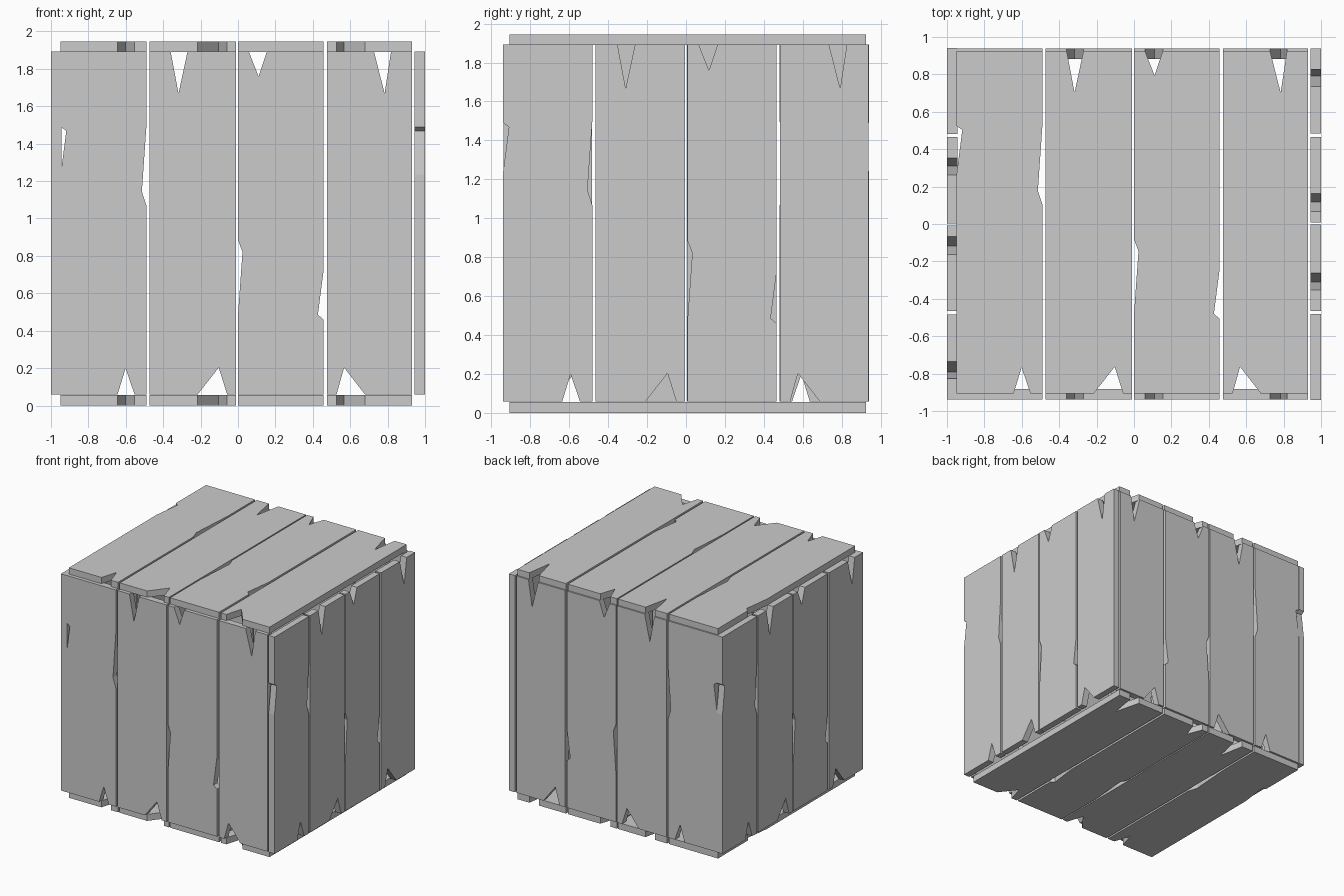
import bpy, bmesh
from mathutils import Vector

if "Cube" in bpy.data.objects:
    bpy.data.objects.remove(bpy.data.objects["Cube"])

THICK = 0.055
LENGTH = 1.833

# Plank outlines in panel space (u across, v along), counter-clockwise,
# each with its splintered notches
L = LENGTH
PLANKS = [
    [(-.94, 0), (-.636, 0), (-.593, .14), (-.545, 0), (-.48, 0),
     (-.48, 1.005), (-.506, 1.085), (-.48, 1.46), (-.48, L),
     (-.94, L), (-.94, 1.43), (-.91, 1.41), (-.94, 1.177)],
    [(-.464, 0), (-.208, 0), (-.095, .144), (-.05, 0), (-.004, 0), (-.004, L),
     (-.262, L), (-.31, 1.609), (-.352, L), (-.464, L)],
    [(.007, 0), (.466, 0), (.466, .4), (.435, .427), (.466, .667), (.466, L),
     (.162, L), (.118, 1.7), (.066, L), (.007, L),
     (.007, .828), (.032, .762), (.007, .41)],
    [(.484, 0), (.535, 0), (.575, .144), (.687, 0), (.938, 0), (.938, L),
     (.826, L), (.792, 1.609), (.735, L), (.484, L)],
]


def make_plank(name, outline, origin, u_axis, v_axis):
    """Place a plank outline on the panel plane and extrude it to a slab."""
    o, u, v = Vector(origin), Vector(u_axis), Vector(v_axis)
    w = u.cross(v)
    bm = bmesh.new()
    face = bm.faces.new([bm.verts.new(o + u * a + v * b) for a, b in outline])
    ext = bmesh.ops.extrude_face_region(bm, geom=[face], use_keep_orig=True)
    top = [g for g in ext["geom"] if isinstance(g, bmesh.types.BMVert)]
    bmesh.ops.translate(bm, verts=top, vec=w * THICK)
    bmesh.ops.recalc_face_normals(bm, faces=bm.faces)
    mesh = bpy.data.meshes.new(name)
    bm.to_mesh(mesh)
    bm.free()
    bpy.context.collection.objects.link(bpy.data.objects.new(name, mesh))


X, Y, Z = (1, 0, 0), (0, 1, 0), (0, 0, 1)

# Panels: inner-face origin, across axis, along axis
PANELS = {
    "front": ((-.008, -.882, .059), X, Z),
    "back": ((-.008, .938, .059), X, Z),
    "right": ((.945, 0, .059), Y, Z),
    "left": ((-.945, 0, .059), (0, -1, 0), Z),
    "top": ((-.008, -.907, 1.89), X, Y),
    "bottom": ((-.008, -.907, 0), X, Y),
}

for side, (origin, u, v) in PANELS.items():
    for i, outline in enumerate(PLANKS, 1):
        make_plank(f"{side}_plank_{i}", outline, origin, u, v)
